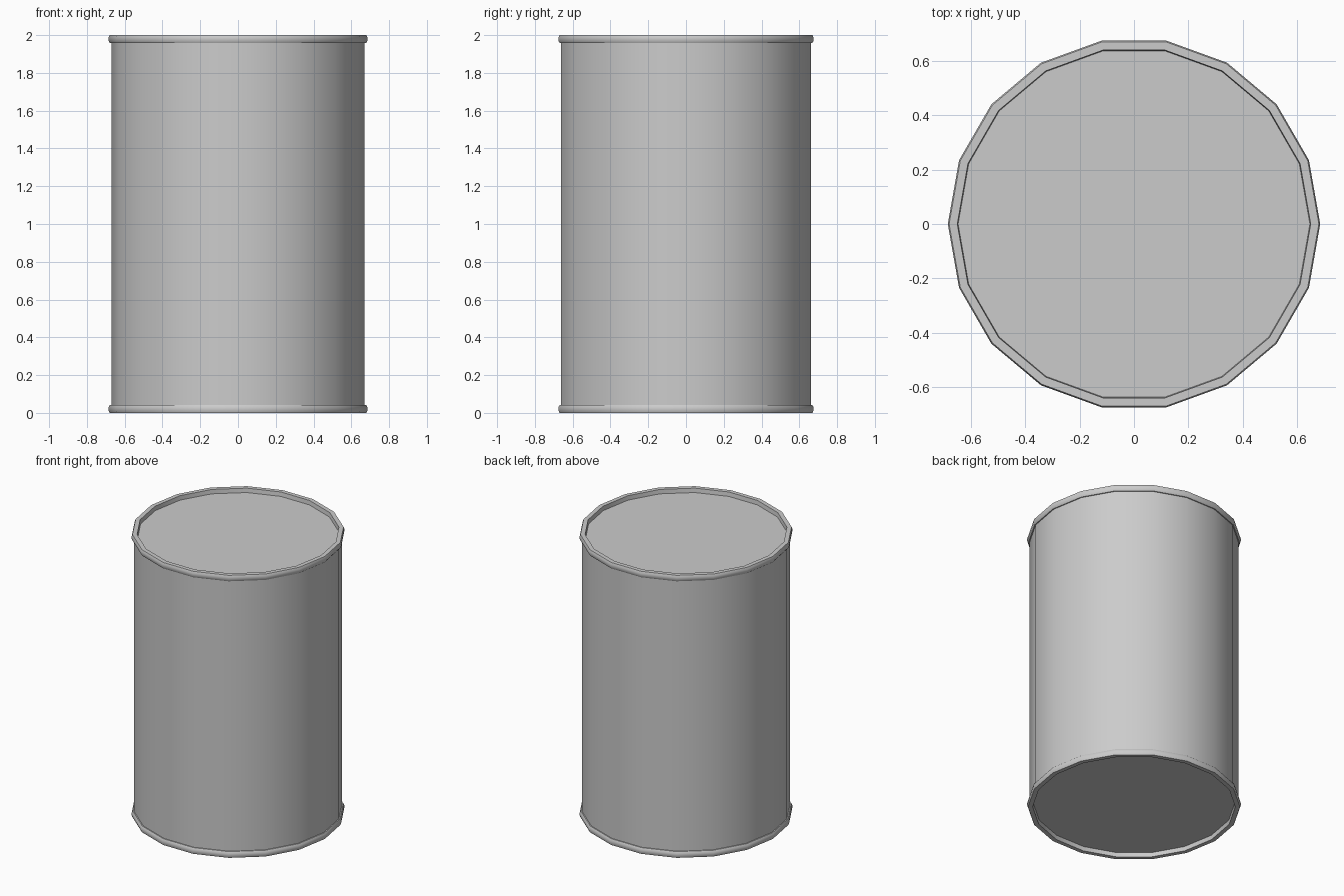
import bpy, bmesh, math

if "Cube" in bpy.data.objects:
    bpy.data.objects.remove(bpy.data.objects["Cube"])

SIDES = 18


def lathe(name, profile):
    """Revolve (radius, z) points about z; zero radius makes a pole."""
    bm = bmesh.new()
    rings = []
    for r, z in profile:
        if r == 0:
            rings.append([bm.verts.new((0, 0, z))] * SIDES)
        else:
            rings.append([bm.verts.new((r * math.cos(math.tau * i / SIDES),
                                        r * math.sin(math.tau * i / SIDES), z))
                          for i in range(SIDES)])
    for a, b in zip(rings, rings[1:]):
        for i in range(SIDES):
            j = (i + 1) % SIDES
            bm.faces.new(dict.fromkeys((a[i], a[j], b[j], b[i])))
    bmesh.ops.recalc_face_normals(bm, faces=bm.faces)
    mesh = bpy.data.meshes.new(name)
    bm.to_mesh(mesh)
    bm.free()
    obj = bpy.data.objects.new(name, mesh)
    bpy.context.collection.objects.link(obj)
    bpy.ops.object.select_all(action='DESELECT')
    obj.select_set(True)
    bpy.context.view_layer.objects.active = obj
    bpy.ops.object.shade_smooth_by_angle(angle=math.radians(35))


# Rolled rim from the wall over to the recessed end panel
rim = [(0.671, 0.043), (0.678, 0.043), (0.685, 0.031), (0.685, 0.012),
       (0.680, 0.0), (0.650, 0.0), (0.647, 0.03), (0, 0.03)]

# Whole can shell: bottom end, wall, top end
lathe("can", rim[::-1] + [(r, 2 - z) for r, z in rim])
